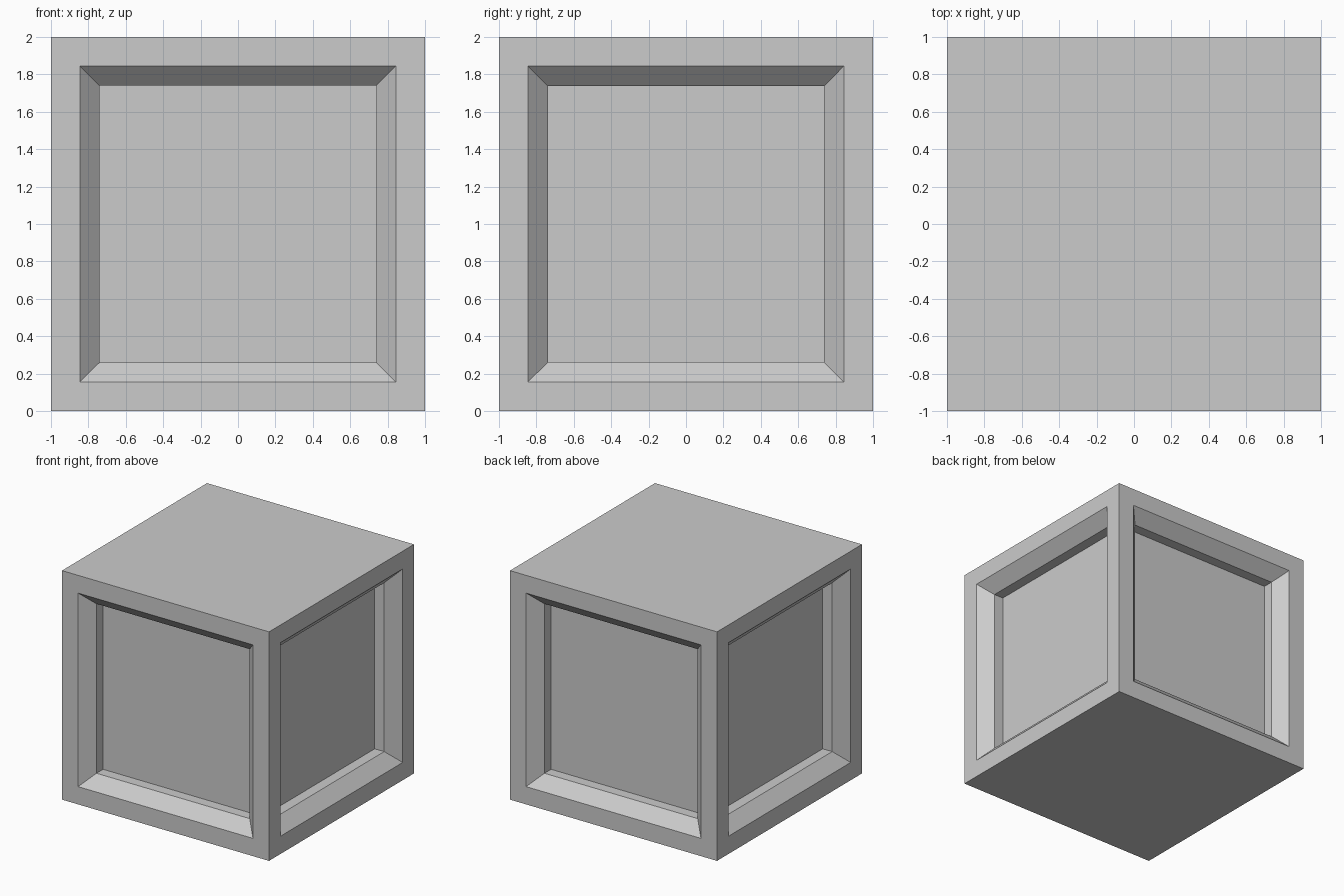
import bpy, bmesh

if "Cube" in bpy.data.objects:
    bpy.data.objects.remove(bpy.data.objects["Cube"])

bm = bmesh.new()
bmesh.ops.create_cube(bm, size=2.0)
bmesh.ops.translate(bm, verts=bm.verts, vec=(0, 0, 1))
bm.normal_update()


def inset(face, thickness, depth):
    bmesh.ops.inset_individual(bm, faces=[face], thickness=thickness,
                               depth=depth, use_even_offset=True)
    bm.normal_update()


def sink(face, depth):
    # Straight-walled recess behind the chamfer
    n = face.normal.copy()
    new = bmesh.ops.extrude_discrete_faces(bm, faces=[face])["faces"][0]
    bmesh.ops.translate(bm, verts=new.verts, vec=-n * depth)
    bm.normal_update()


# Framed, chamfered recess on each of the four upright sides
for f in [f for f in bm.faces if abs(f.normal.z) < 0.5]:
    chamfer = 0.108 if abs(f.normal.x) > 0.5 else 0.105
    inset(f, 0.155, 0.0)
    inset(f, chamfer, -0.104)
    sink(f, 0.091)

mesh = bpy.data.meshes.new("panelled_crate")
bm.to_mesh(mesh)
bm.free()
crate = bpy.data.objects.new("panelled_crate", mesh)
bpy.context.collection.objects.link(crate)
